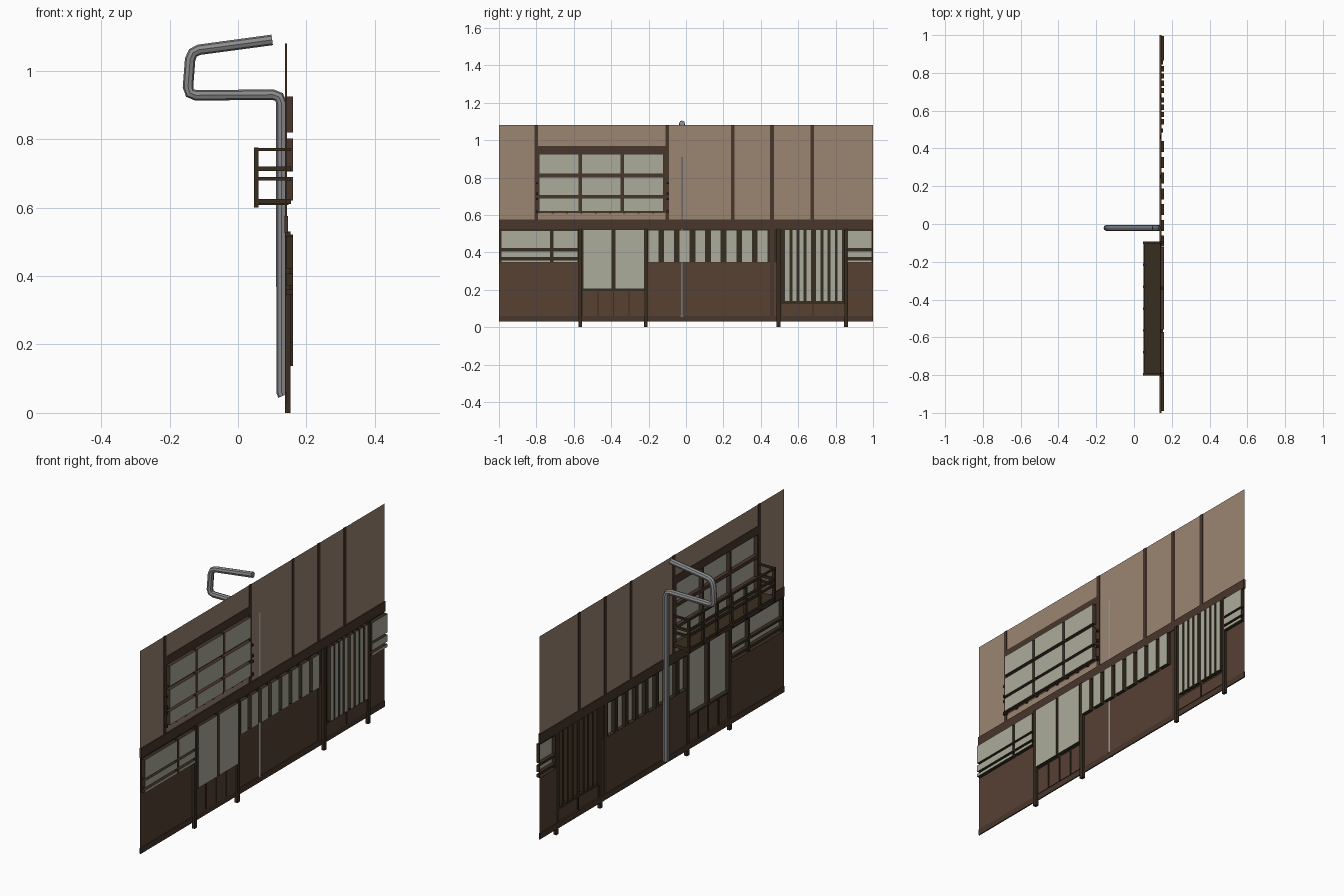
import bpy, bmesh, math
from mathutils import Vector

if "Cube" in bpy.data.objects:
    bpy.data.objects.remove(bpy.data.objects["Cube"])

WALL, BACK = 0.14, 0.16   # facade plane and recessed glass plane


def material(name, rgb):
    m = bpy.data.materials.new(name)
    m.diffuse_color = (*rgb, 1)
    m.use_nodes = True
    m.node_tree.nodes["Principled BSDF"].inputs["Base Color"].default_value = m.diffuse_color
    return m


PLASTER = material("plaster", (0.33, 0.235, 0.165))
BOARD = material("board", (0.095, 0.052, 0.034))
TIMBER = material("timber", (0.065, 0.037, 0.025))
DARK = material("dark_wood", (0.04, 0.026, 0.014))
GLASS = material("paper_glass", (0.41, 0.41, 0.33))
METAL = material("grey_metal", (0.26, 0.26, 0.27))


def make(name, bm, *mats):
    me = bpy.data.meshes.new(name)
    bm.to_mesh(me)
    bm.free()
    for m in mats:
        me.materials.append(m)
    ob = bpy.data.objects.new(name, me)
    bpy.context.collection.objects.link(ob)
    return ob


def quad(bm, pts, mat=0):
    bm.faces.new([bm.verts.new(p) for p in pts]).material_index = mat


def sheet(bm, x, y0, y1, z0, z1, mat=0):
    quad(bm, [(x, y0, z0), (x, y0, z1), (x, y1, z1), (x, y1, z0)], mat)


def boxes(name, mat, items):
    """One object of boxes given as (x0, x1, y0, y1, z0, z1)."""
    bm = bmesh.new()
    for x0, x1, y0, y1, z0, z1 in items:
        vs = bmesh.ops.create_cube(bm, size=1)["verts"]
        bmesh.ops.scale(bm, vec=(x1 - x0, y1 - y0, z1 - z0), verts=vs)
        bmesh.ops.translate(bm, vec=((x0 + x1) / 2, (y0 + y1) / 2, (z0 + z1) / 2), verts=vs)
    return make(name, bm, mat)


def lattice(name, bounds, cols, rows, frame=DARK, pane=GLASS, depth=BACK):
    """Flat frame with a recessed pane at every column/row crossing."""
    y0, y1, z0, z1 = bounds
    ys = sorted({y0, y1, *[v for c in cols for v in c]})
    zs = sorted({z0, z1, *[v for r in rows for v in r]})
    bm = bmesh.new()
    for a, b in zip(ys, ys[1:]):
        for c, d in zip(zs, zs[1:]):
            if (a, b) not in cols or (c, d) not in rows:
                sheet(bm, WALL, a, b, c, d)
                continue
            sheet(bm, depth, a, b, c, d, 1)
            ring = [(a, c), (b, c), (b, d), (a, d)]
            for p, q in zip(ring, ring[1:] + ring[:1]):
                quad(bm, [(WALL, *p), (WALL, *q), (depth, *q), (depth, *p)])
    bmesh.ops.remove_doubles(bm, verts=bm.verts, dist=1e-5)
    return make(name, bm, frame, pane)


def strips(start, width, step, n):
    return [(start + i * step, start + i * step + width) for i in range(n)]


# plaster upper wall around the upper window
bm = bmesh.new()
for y0, y1, z0, z1 in [(-1, -0.80, 0.55, 1.08), (-0.80, -0.10, 0.97, 1.08),
                       (-0.80, -0.10, 0.55, 0.61), (-0.10, 1, 0.55, 1.08)]:
    sheet(bm, WALL, y0, y1, z0, z1)
make("upper_wall", bm, PLASTER)

# boarded lower wall
bm = bmesh.new()
for y0, y1 in [(-1, -0.565), (-0.215, 0.495), (0.855, 1)]:
    sheet(bm, WALL, y0, y1, 0.03, 0.345)
make("lower_wall", bm, BOARD)

# upper window
lattice("upper_window", (-0.80, -0.10, 0.61, 0.97), strips(-0.785, 0.213, 0.2255, 3),
        [(0.62, 0.69), (0.705, 0.802), (0.82, 0.925)], TIMBER)

# ground floor windows
rows = [(0.345, 0.36), (0.373, 0.408), (0.42, 0.517)]
lattice("left_window", (-1, -0.565, 0.345, 0.53), [(-0.99, -0.725), (-0.71, -0.578)], rows)
lattice("right_window", (0.855, 1, 0.345, 0.53), [(0.866, 0.995)], rows)
lattice("slatted_window", (-0.215, 0.495, 0.345, 0.53), strips(-0.203, 0.058, 0.0833, 8),
        [(0.347, 0.52)])

# two sliding doors with boarded lower panels
lattice("plain_door", (-0.565, -0.215, 0.2, 0.53), strips(-0.55, 0.155, 0.17, 2), [(0.205, 0.522)])
lattice("plain_door_boards", (-0.565, -0.215, 0.03, 0.2), strips(-0.55, 0.077, 0.083, 4),
        [(0.06, 0.195)], DARK, BOARD, 0.146)
lattice("slatted_door", (0.495, 0.855, 0.13, 0.53),
        strips(0.527, 0.028, 0.0385, 4) + strips(0.693, 0.028, 0.0385, 4), [(0.137, 0.522)])
lattice("slatted_door_boards", (0.495, 0.855, 0.03, 0.13), strips(0.51, 0.165, 0.172, 2),
        [(0.06, 0.125)], DARK, BOARD, 0.146)

# exposed timbers
boxes("upper_posts", TIMBER, [(0.137, 0.143, y - 0.01, y + 0.01, 0.57, 1.08)
                              for y in (-0.80, -0.10, 0.25, 0.46, 0.675)])
boxes("floor_beam", TIMBER, [(0.136, 0.146, -1, 1, 0.525, 0.575)])
boxes("window_lintel", TIMBER, [(0.137, 0.143, -0.80, -0.10, 0.93, 0.97)])
boxes("ground_sill", TIMBER, [(0.137, 0.143, -1, 1, 0.03, 0.06)])
boxes("thin_post", TIMBER, [(0.138, 0.142, 0.45, 0.47, 0.03, 0.53)])
boxes("door_posts", DARK, [(0.138, 0.154, y - 0.01, y + 0.01, 0, 0.53)
                           for y in (-0.565, -0.215, 0.495, 0.855)])

# balcony: deck, joists, railing posts and rails
Y0, Y1 = -0.803, -0.092
ends = [(Y0, Y0 + 0.011), (Y1 - 0.011, Y1)]
boxes("balcony_deck", DARK, [(0.05, 0.14, Y0, Y1, 0.616, 0.625)])
boxes("balcony_joists", DARK, [(0.052, 0.148, y, y + 0.012, 0.607, 0.617)
                               for y, _ in strips(-0.795, 0.01, 0.0765, 10)])
boxes("balcony_posts", DARK, [(0.047, 0.06, y, y + 0.013, 0.60, 0.775)
                              for y, _ in strips(Y0, 0.013, (Y1 - Y0 - 0.013) / 6, 7)])
rails = [(0.765, 0.774), (0.707, 0.72), (0.679, 0.69), (0.61, 0.625)]
boxes("balcony_front_rails", DARK, [(0.049, 0.058, Y0, Y1, a, b) for a, b in rails])
boxes("balcony_side_rails", DARK, [(0.05, 0.155, p, q, a, b) for a, b in rails for p, q in ends])

# bent pipe with cut corners
pts = [Vector(p) for p in [(0.132, -0.021, 0.05), (0.127, -0.021, 0.062), (0.127, -0.021, 0.93),
                           (-0.148, -0.021, 0.928), (-0.138, -0.021, 1.058), (0.10, -0.021, 1.09)]]
path = pts[:2]
for a, p, b in zip(pts[1:], pts[2:], pts[3:]):
    u, v = (a - p).normalized() * 0.025, (b - p).normalized() * 0.025
    path += [p + u, p + (u + v) * 0.27, p + v]
path.append(pts[-1])
cu = bpy.data.curves.new("bent_pipe", "CURVE")
cu.dimensions = "3D"
cu.bevel_depth, cu.bevel_resolution, cu.use_fill_caps = 0.0155, 2, True
sp = cu.splines.new("POLY")
sp.points.add(len(path) - 1)
for s, p in zip(sp.points, path):
    s.co = (*p, 1)
cu.materials.append(METAL)
pipe = bpy.data.objects.new("bent_pipe", cu)
bpy.context.collection.objects.link(pipe)
bpy.context.view_layer.objects.active = pipe
pipe.select_set(True)
bpy.ops.object.convert(target="MESH")
bpy.ops.object.shade_smooth_by_angle(angle=math.radians(40))
